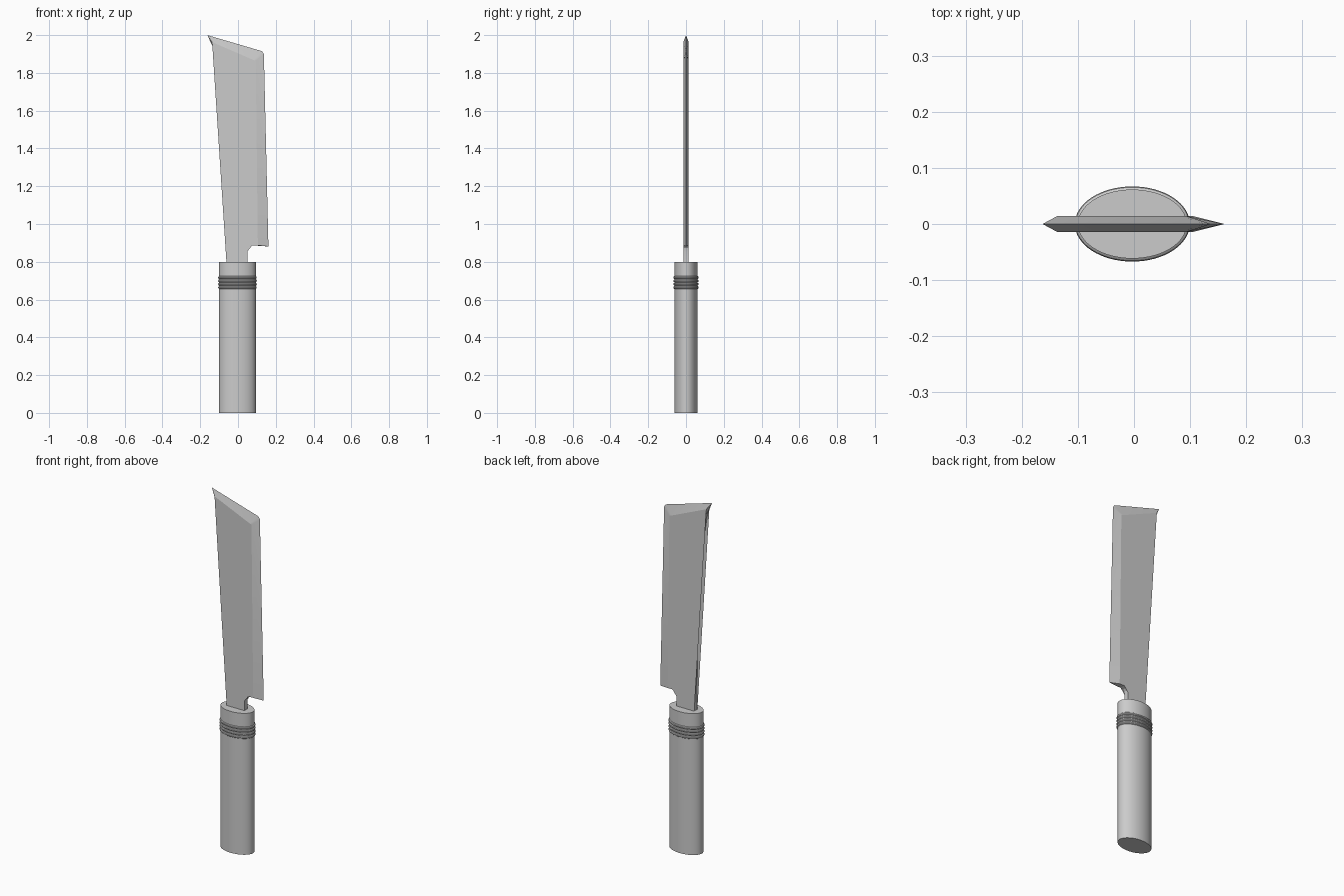
import bpy, bmesh, math

if "Cube" in bpy.data.objects:
    bpy.data.objects.remove(bpy.data.objects["Cube"])

CX, RX, RY, SIDES = -0.003, 0.097, 0.0615, 64


def finish(name, bm, angle=30):
    bmesh.ops.recalc_face_normals(bm, faces=bm.faces)
    mesh = bpy.data.meshes.new(name)
    bm.to_mesh(mesh)
    bm.free()
    ob = bpy.data.objects.new(name, mesh)
    bpy.context.collection.objects.link(ob)
    bpy.ops.object.select_all(action='DESELECT')
    ob.select_set(True)
    bpy.context.view_layer.objects.active = ob
    bpy.ops.object.shade_smooth_by_angle(angle=math.radians(angle))
    return ob


def oval_lathe(name, profile, closed=False):
    """Sweep (outward offset, z) points around the oval grip section."""
    bm = bmesh.new()
    rings = []
    for off, z in profile:
        rings.append([bm.verts.new((CX + (RX + off) * math.cos(a), (RY + off) * math.sin(a), z))
                      for a in (2 * math.pi * k / SIDES for k in range(SIDES))])
    pairs = list(zip(rings, rings[1:]))
    if closed:
        pairs.append((rings[-1], rings[0]))
    else:
        bm.faces.new(rings[0])
        bm.faces.new(rings[-1])
    for lo, hi in pairs:
        for k in range(SIDES):
            n = (k + 1) % SIDES
            bm.faces.new((lo[k], lo[n], hi[n], hi[k]))
    return finish(name, bm)


# Oval grip
oval_lathe("handle", [(0, 0), (0, 0.8)])

# Four cord wraps near the top of the grip
for i in range(4):
    zc = 0.664 + 0.0175 * i
    cord = [(-0.003 + 0.0085 * math.cos(a), zc + 0.0085 * math.sin(a))
            for a in (2 * math.pi * k / 10 for k in range(10))]
    oval_lathe(f"cord_wrap_{i + 1}", cord, closed=True)

# Blade outline: (flat-face x, z) and, where ground sharp, (edge x, z)
T = 0.014
spine = [(-0.06, 0.78), (-0.061, 1.1), (-0.065, 1.34), (-0.074, 1.47), (-0.085, 1.6),
         (-0.099, 1.73), (-0.114, 1.85), (-0.126, 1.925)]
neck = [(0.075, 0.887), (0.061, 0.882), (0.053, 0.872), (0.05, 0.855), (0.05, 0.78)]
outline = [(p, p) for p in spine]
outline += [((-0.137, 1.963), (-0.163, 2.0)),   # tip
            ((0.083, 1.868), (0.127, 1.915)),   # top corner
            ((0.094, 1.864), (0.137, 1.9)),
            ((0.105, 0.887), (0.161, 0.881))]   # heel
outline += [(p, p) for p in neck]

bm = bmesh.new()
front = [bm.verts.new((p[0], -T, p[1])) for p, _ in outline]
back = [bm.verts.new((p[0], T, p[1])) for p, _ in outline]
edge = [bm.verts.new((q[0], 0, q[1])) for _, q in outline]
bm.faces.new(front)
bm.faces.new(back)
for i in range(len(outline)):
    j = (i + 1) % len(outline)
    bm.faces.new((front[i], front[j], edge[j], edge[i]))
    bm.faces.new((back[i], back[j], edge[j], edge[i]))
bmesh.ops.triangulate(bm, faces=[f for f in bm.faces if len(f.verts) > 4])
finish("blade", bm, 12)
